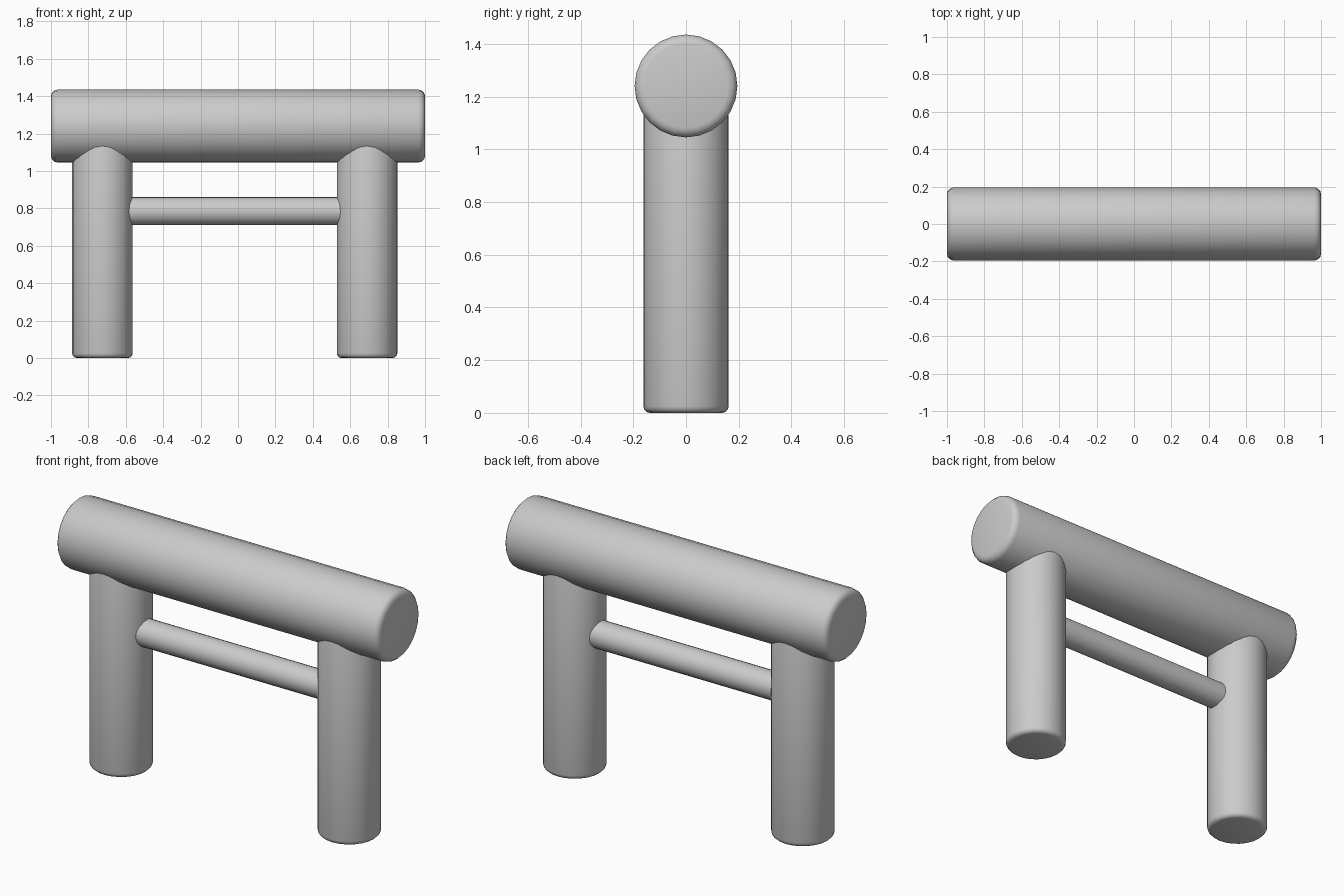
import bpy
import math

cube = bpy.data.objects.get("Cube")
if cube:
    bpy.data.objects.remove(cube, do_unlink=True)

# Single plain grey
grey = bpy.data.materials.new("light_grey")
grey.use_nodes = True
colour = (0.6, 0.6, 0.6, 1)
grey.diffuse_color = colour
grey.node_tree.nodes["Principled BSDF"].inputs["Base Color"].default_value = colour


def log(name, radius, length, centre, along_x=False, edge=0.0):
    """Smooth round bar with softened end rims."""
    bpy.ops.mesh.primitive_cylinder_add(
        vertices=24, radius=radius, depth=length, location=centre,
        rotation=(0, math.pi / 2 if along_x else 0, 0))
    bar = bpy.context.object
    bar.name = name
    bar.data.materials.append(grey)
    if edge:
        bevel = bar.modifiers.new("rounded_rims", "BEVEL")
        bevel.width = edge
        bevel.segments = 3
        bevel.limit_method = "ANGLE"
        bevel.angle_limit = math.radians(40)
        bpy.ops.object.modifier_apply(modifier=bevel.name)
    bpy.ops.object.shade_smooth_by_angle(angle=math.radians(40))
    return bar


# Thick top beam
log("top_beam", 0.195, 2.0, (0, 0, 1.24), True, 0.035)

# Legs, ending inside the beam
for side, x in (("right", -0.725), ("left", 0.69)):
    log(side + "_leg", 0.162, 1.2, (x, 0, 0.6), False, 0.025)

# Thin rail between the legs
log("cross_rail", 0.075, 1.3, (-0.0175, 0, 0.785), True)
